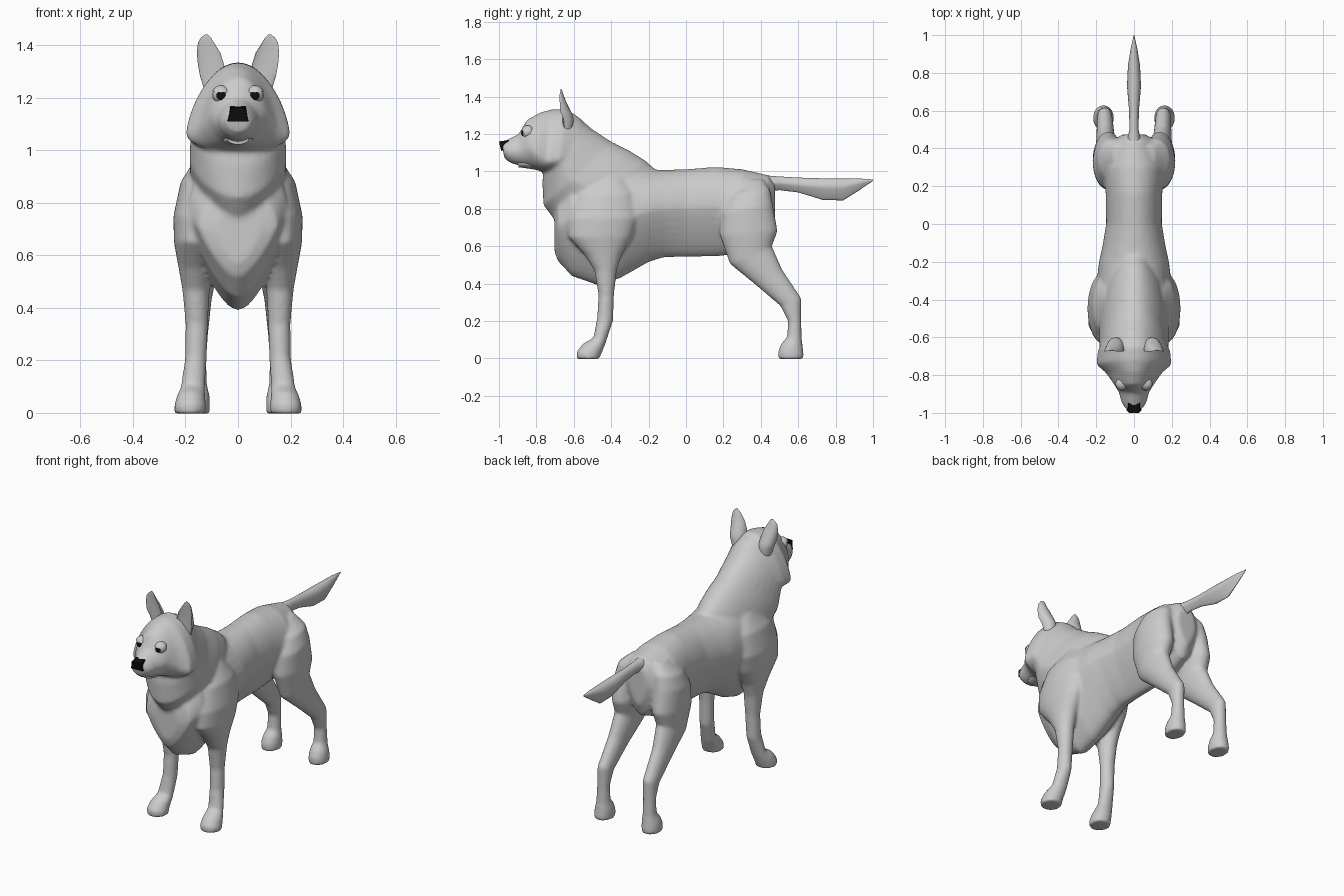
import bpy, bmesh, math
from mathutils import Matrix

N = 36  # points per cross-section


def select(ob):
    bpy.ops.object.select_all(action='DESELECT')
    ob.select_set(True)
    bpy.context.view_layer.objects.active = ob


def finish(name, bm, mat=None, angle=50):
    bmesh.ops.recalc_face_normals(bm, faces=bm.faces)
    me = bpy.data.meshes.new(name)
    bm.to_mesh(me)
    bm.free()
    ob = bpy.data.objects.new(name, me)
    bpy.context.collection.objects.link(ob)
    if mat:
        me.materials.append(mat)
    select(ob)
    bpy.ops.object.shade_smooth_by_angle(angle=math.radians(angle))
    return ob


def loft(name, sections, side=1, pinch=0.0, crown=0.0, n=N, mat=None):
    """Skin of rings. Section: y,z of one rim, y,z of opposite rim,
    half width, centre x, fraction along where the ring is widest.
    pinch / crown narrow the far / near half of each ring."""
    bm = bmesh.new()
    rings = []
    for ya, za, yb, zb, w, xc, f in sections:
        ring = []
        for i in range(n):
            t = 2 * math.pi * i / n
            c = math.cos(t)
            u = f * (1 - c) if c > 0 else f - (1 - f) * c
            x = w * math.sin(t) * (1 - pinch * max(0, -c) - crown * max(0, c))
            ring.append(bm.verts.new((side * (xc + x), ya + (yb - ya) * u, za + (zb - za) * u)))
        rings.append(ring)
    for a, b in zip(rings, rings[1:]):
        for i in range(n):
            bm.faces.new((a[i], a[(i + 1) % n], b[(i + 1) % n], b[i]))
    bm.faces.new(rings[0])
    bm.faces.new(rings[-1])
    return finish(name, bm, mat)


black = bpy.data.materials.new("black")
black.diffuse_color = (0.005, 0.005, 0.005, 1)
parts = []

# torso, rump to chest
parts.append(loft("body", [
    (.475, .94, .475, .70, .06, 0, .5), (.44, .98, .44, .62, .12, 0, .5),
    (.30, 1.012, .30, .56, .165, 0, .45), (.16, 1.024, .16, .545, .15, 0, .45),
    (0, 1.012, 0, .543, .148, 0, .45), (-.12, 1.008, -.12, .54, .168, 0, .45),
    (-.20, 1.01, -.20, .515, .186, 0, .45),
    (-.35, 1.05, -.35, .43, .203, 0, .5), (-.47, 1.08, -.47, .39, .20, 0, .5),
    (-.61, 1.0, -.61, .44, .19, 0, .45), (-.685, .85, -.685, .52, .15, 0, .45),
    (-.703, .78, -.703, .57, .08, 0, .45)], pinch=.42))
# neck and ruff
parts.append(loft("neck", [
    (-.15, 1.0, -.50, .60, .14, 0, .5), (-.22, 1.06, -.62, .68, .17, 0, .5),
    (-.30, 1.11, -.71, .75, .183, 0, .55), (-.40, 1.16, -.762, .82, .185, 0, .6),
    (-.50, 1.225, -.768, .94, .183, 0, .62), (-.60, 1.31, -.76, 1.03, .165, 0, .66)],
    pinch=.2, crown=.15))
# head and muzzle
parts.append(loft("head", [
    (-.56, 1.28, -.60, 1.0, .15, 0, .65), (-.65, 1.335, -.68, .99, .193, 0, .77),
    (-.72, 1.332, -.75, .993, .20, 0, .8), (-.78, 1.315, -.79, 1.005, .15, 0, .74),
    (-.85, 1.277, -.84, 1.02, .11, 0, .55), (-.895, 1.20, -.88, 1.028, .082, 0, .5),
    (-.955, 1.17, -.94, 1.045, .066, 0, .5), (-.988, 1.155, -.97, 1.07, .045, 0, .5)],
    crown=.18))

FRONT_LEG = [
    (-.48, .97, -.34, .97, .04, .12, .5), (-.58, .88, -.28, .88, .066, .152, .5),
    (-.63, .75, -.26, .75, .08, .166, .5), (-.63, .65, -.29, .65, .079, .165, .5),
    (-.54, .55, -.345, .55, .064, .162, .5), (-.49, .47, -.37, .47, .052, .16, .5),
    (-.468, .34, -.385, .34, .043, .157, .5), (-.475, .22, -.39, .20, .041, .16, .5),
    (-.495, .11, -.43, .08, .047, .172, .5), (-.55, .08, -.45, .03, .056, .18, .5),
    (-.586, .035, -.46, .01, .061, .182, .5), (-.584, -.003, -.46, -.003, .06, .182, .5)]
HIND_LEG = [
    (.30, .95, .41, .96, .03, .08, .5), (.23, .87, .45, .90, .075, .115, .5),
    (.185, .78, .465, .82, .088, .13, .5),
    (.18, .66, .49, .68, .082, .137, .5), (.235, .505, .46, .60, .065, .142, .5),
    (.37, .395, .515, .475, .05, .15, .5), (.505, .28, .618, .32, .041, .155, .5),
    (.545, .20, .617, .19, .036, .157, .5), (.54, .115, .62, .10, .04, .158, .5),
    (.51, .08, .626, .05, .052, .16, .5), (.492, .04, .63, .02, .055, .162, .5),
    (.493, -.003, .628, -.003, .054, .162, .5)]
for s in (1, -1):
    parts.append(loft("front_leg", FRONT_LEG, s))
    parts.append(loft("hind_leg", HIND_LEG, s))

# fuse torso, neck, head and legs into one skin
body = parts[0]
select(body)
for p in parts:
    p.select_set(True)
bpy.ops.object.join()
rm = body.modifiers.new("fuse", 'REMESH')
rm.mode = 'VOXEL'
rm.voxel_size = 0.010
sm = body.modifiers.new("soften", 'SMOOTH')
sm.factor, sm.iterations = 0.5, 8
for m in ("fuse", "soften"):
    bpy.ops.object.modifier_apply(modifier=m)
bpy.ops.object.shade_smooth()

# tail
loft("tail", [
    (.41, .98, .41, .89, .045, 0, .5), (.50, .973, .50, .90, .024, 0, .5),
    (.60, .967, .60, .888, .026, 0, .5), (.73, .963, .73, .848, .037, 0, .4),
    (.84, .962, .84, .845, .032, 0, .4), (.93, .962, .92, .895, .018, 0, .4),
    (1.0, .957, .998, .948, .002, 0, .5)], pinch=.5)

# lower jaw and lip
loft("lower_jaw", [
    (-.78, 1.06, -.78, 1.005, .06, 0, .4), (-.86, 1.06, -.86, 1.018, .058, 0, .4),
    (-.90, 1.055, -.895, 1.022, .04, 0, .4)])

# nose: tapered block, narrower at the top
bm = bmesh.new()
bmesh.ops.create_cube(bm, size=1)
for v in bm.verts:
    top, front = v.co.z > 0, v.co.y < 0
    x = (.029 if top else .043) * (.9 if front else 1)
    v.co = (math.copysign(x, v.co.x), (-1.0 if front else -.95) + (0 if top else .012),
            (.0 if front else .008) + (1.16 if top else 1.11))
finish("nose", bm, black, 30)


def ball(name, loc, r, scale=(1, 1, 1), mat=None, lid=False):
    bm = bmesh.new()
    bmesh.ops.create_uvsphere(bm, u_segments=16, v_segments=12, radius=r)
    if lid:  # keep only the upper part
        bmesh.ops.bisect_plane(bm, geom=bm.verts[:] + bm.edges[:] + bm.faces[:],
                               plane_co=(0, 0, .014), plane_no=(0, -.1, 1), clear_inner=True)
    bmesh.ops.transform(bm, verts=bm.verts, matrix=Matrix.Translation(loc) @ Matrix.Diagonal((*scale, 1)))
    return finish(name, bm, mat)


for s in (1, -1):
    # cupped ear, open to the front
    loft("ear", [
        (-.66, 1.22, -.61, 1.22, .035, .09, .3), (-.66, 1.28, -.60, 1.28, .047, .097, .1),
        (-.662, 1.32, -.61, 1.31, .05, .102, -.2),
        (-.665, 1.37, -.64, 1.37, .045, .112, -.4), (-.67, 1.41, -.655, 1.41, .03, .122, -.4),
        (-.672, 1.43, -.662, 1.43, .018, .122, 0), (-.672, 1.44, -.667, 1.44, .006, .12, .5)], s)
    # eye, lid and pupil
    ball("eyeball", (s * .064, -.845, 1.21), .033)
    ball("eyelid", (s * .064, -.845, 1.21), .037, lid=True)
    ball("pupil", (s * .064, -.872, 1.208), .018, (1, .5, 1), black)
